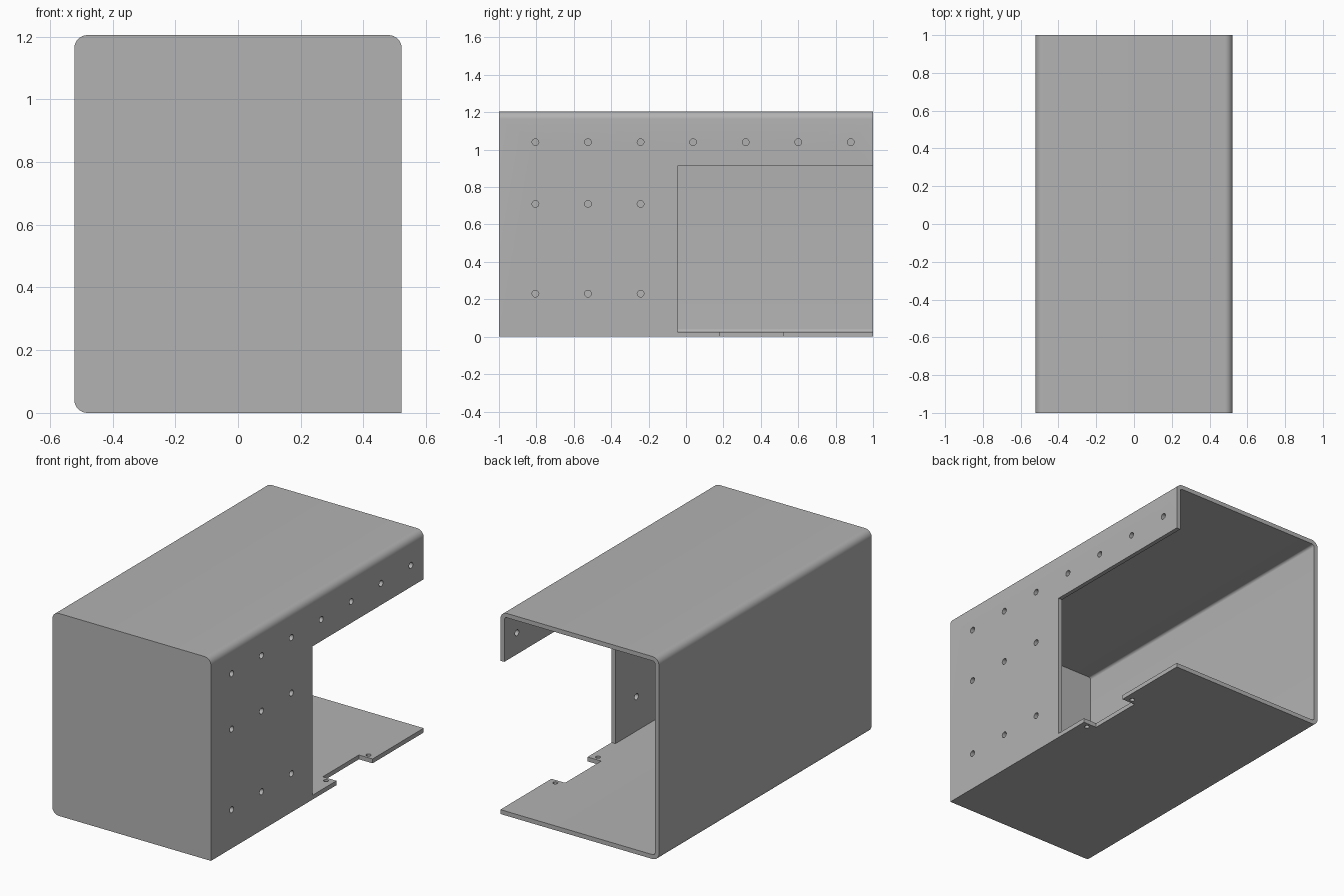
import bpy, bmesh
from math import pi, sin, cos

if "Cube" in bpy.data.objects:
    bpy.data.objects.remove(bpy.data.objects["Cube"], do_unlink=True)

HALF_W, HEIGHT, WALL, RADIUS = 0.522, 1.205, 0.026, 0.042

grey = bpy.data.materials.new("sheet_metal_grey")
grey.use_nodes = True
colour = (0.45, 0.45, 0.45, 1)
grey.diffuse_color = colour
grey.node_tree.nodes["Principled BSDF"].inputs["Base Color"].default_value = colour


def profile(inset, radius, steps=8):
    """Section with three rounded corners and a square lower left one."""
    x, low, high = HALF_W - inset, inset, HEIGHT - inset
    points = [(x, low)]
    for cx, cz, start in ((x - radius, high - radius, 0),
                          (radius - x, high - radius, pi / 2),
                          (radius - x, low + radius, pi)):
        for i in range(steps + 1):
            a = start + i * pi / 2 / steps
            points.append((cx + radius * cos(a), cz + radius * sin(a)))
    return points


def finish(name, bm):
    bmesh.ops.recalc_face_normals(bm, faces=bm.faces)
    mesh = bpy.data.meshes.new(name)
    bm.to_mesh(mesh)
    bm.free()
    mesh.materials.append(grey)
    obj = bpy.data.objects.new(name, mesh)
    bpy.context.collection.objects.link(obj)
    return obj


def prism(name, points, y0, y1):
    bm = bmesh.new()
    face = bm.faces.new([bm.verts.new((x, y0, z)) for x, z in points])
    new = bmesh.ops.extrude_face_region(bm, geom=[face])["geom"]
    verts = [v for v in new if isinstance(v, bmesh.types.BMVert)]
    bmesh.ops.translate(bm, verts=verts, vec=(0, y1 - y0, 0))
    return finish(name, bm)


def block(name, x, y, z):
    return prism(name, [(x[0], z[0]), (x[1], z[0]), (x[1], z[1]), (x[0], z[1])], *y)


def drill(name, location, radius, sideways):
    bm = bmesh.new()
    bmesh.ops.create_cone(bm, cap_ends=True, segments=20, radius1=radius,
                          radius2=radius, depth=0.12)
    obj = finish(name, bm)
    obj.location = location
    obj.rotation_euler.y = pi / 2 if sideways else 0
    return obj


# Housing: closed at the front, open at the back
housing = prism("housing", profile(0, RADIUS), -1, 1)
cutters = [
    prism("cavity_cutter", profile(WALL, RADIUS - WALL), WALL - 1, 1.2),
    block("side_opening_cutter", (0.4, 0.7), (-0.045, 1.2), (WALL, 0.912)),
    block("floor_notch_cutter", (0.432, 0.7), (0.18, 0.52), (-0.1, 0.1)),
]

# Screw holes in the left wall: a full top row and two short rows
for z, count in ((1.04, 7), (0.71, 3), (0.23, 3)):
    for i in range(count):
        cutters.append(drill("side_hole_cutter", (HALF_W, -0.805 + 0.281 * i, z), 0.018, True))

# Screw holes beside the floor notch
for y in (0.15, 0.55):
    cutters.append(drill("floor_hole_cutter", (0.475, y, 0), 0.014, False))

# Cut everything, then drop the cutters
bpy.context.view_layer.objects.active = housing
for cutter in cutters:
    mod = housing.modifiers.new("cut", "BOOLEAN")
    mod.operation, mod.solver, mod.object = "DIFFERENCE", "EXACT", cutter
    bpy.ops.object.modifier_apply(modifier=mod.name)
    bpy.data.objects.remove(cutter, do_unlink=True)

bpy.ops.object.select_all(action="DESELECT")
housing.select_set(True)
bpy.ops.object.shade_smooth_by_angle(angle=pi / 6)
